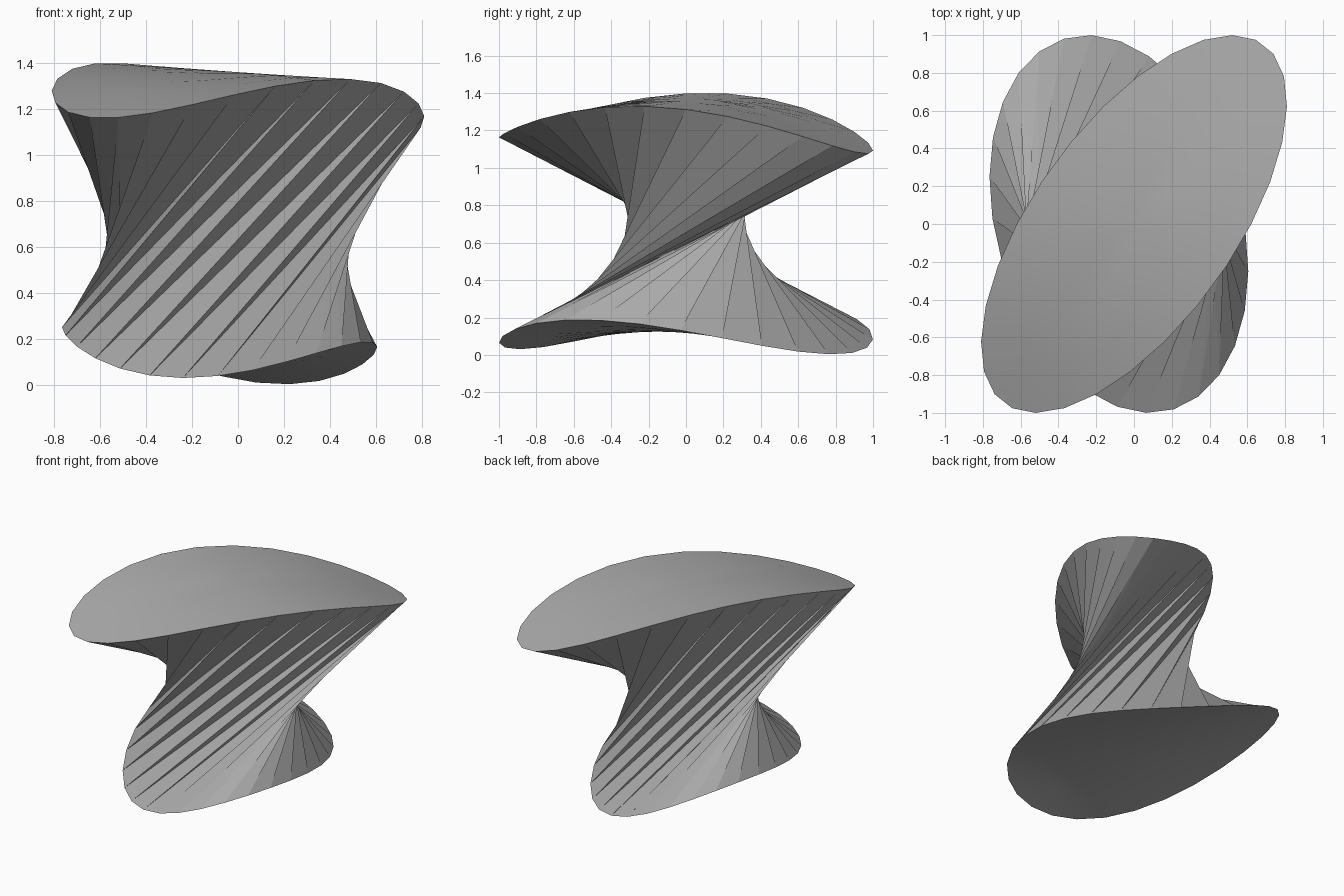
import bpy
import bmesh
from math import cos, sin, tau, radians

cube = bpy.data.objects.get("Cube")
if cube:
    bpy.data.objects.remove(cube, do_unlink=True)

SEGMENTS = 28
TWIST = 11          # rim steps turned between bottom and top
RINGS = 4           # rings inside each cap


def bottom_point(r, a):
    """Point on the lower saddle-shaped oval."""
    y = r * cos(a)
    x = r * (-0.165 * cos(a) + 0.665 * sin(a))
    z = 0.128 - 0.0625 * x + 0.09 * x * x - 0.256 * x * y - 0.093 * y * y
    return (x - 0.08, y, z)


def top_point(r, a):
    """Point on the upper arched oval."""
    y = r * cos(a)
    x = r * (0.52 * cos(a) + 0.621 * sin(a))
    u = 0.586 * x + 0.81 * y
    v = -0.81 * x + 0.586 * y
    z = 1.36 - 0.04 * u + 0.056 * v - 0.172 * u * u - 0.1 * u * v
    return (x, y, z)


def add_cap(bm, point, offset):
    """Fill an oval with rings and return its outer rim."""
    rings = [[bm.verts.new(point(k / RINGS, tau * i / SEGMENTS + offset))
              for i in range(SEGMENTS)] for k in range(1, RINGS + 1)]
    centre = bm.verts.new(point(0, 0))
    for i in range(SEGMENTS):
        j = (i + 1) % SEGMENTS
        bm.faces.new((centre, rings[0][i], rings[0][j]))
        for inner, outer in zip(rings, rings[1:]):
            bm.faces.new((inner[i], outer[i], outer[j], inner[j]))
    return rings[-1]


bm = bmesh.new()
low = add_cap(bm, bottom_point, radians(1.7))
high = add_cap(bm, top_point, 0)

# Twisted wall: alternating triangles, ridges and valleys
for i in range(SEGMENTS):
    j = (i + 1) % SEGMENTS
    a = high[(i - TWIST) % SEGMENTS]
    b = high[(j - TWIST) % SEGMENTS]
    bm.faces.new((low[i], low[j], a))
    bm.faces.new((low[j], b, a))

bmesh.ops.recalc_face_normals(bm, faces=bm.faces)
mesh = bpy.data.meshes.new("twisted_body")
bm.to_mesh(mesh)
bm.free()

grey = bpy.data.materials.new("plain_grey")
grey.use_nodes = True
colour = (0.4, 0.4, 0.4, 1)
grey.diffuse_color = colour
grey.node_tree.nodes["Principled BSDF"].inputs["Base Color"].default_value = colour
mesh.materials.append(grey)

body = bpy.data.objects.new("twisted_body", mesh)
bpy.context.collection.objects.link(body)
bpy.ops.object.select_all(action="DESELECT")
body.select_set(True)
bpy.context.view_layer.objects.active = body
bpy.ops.object.shade_smooth_by_angle(angle=radians(30))
